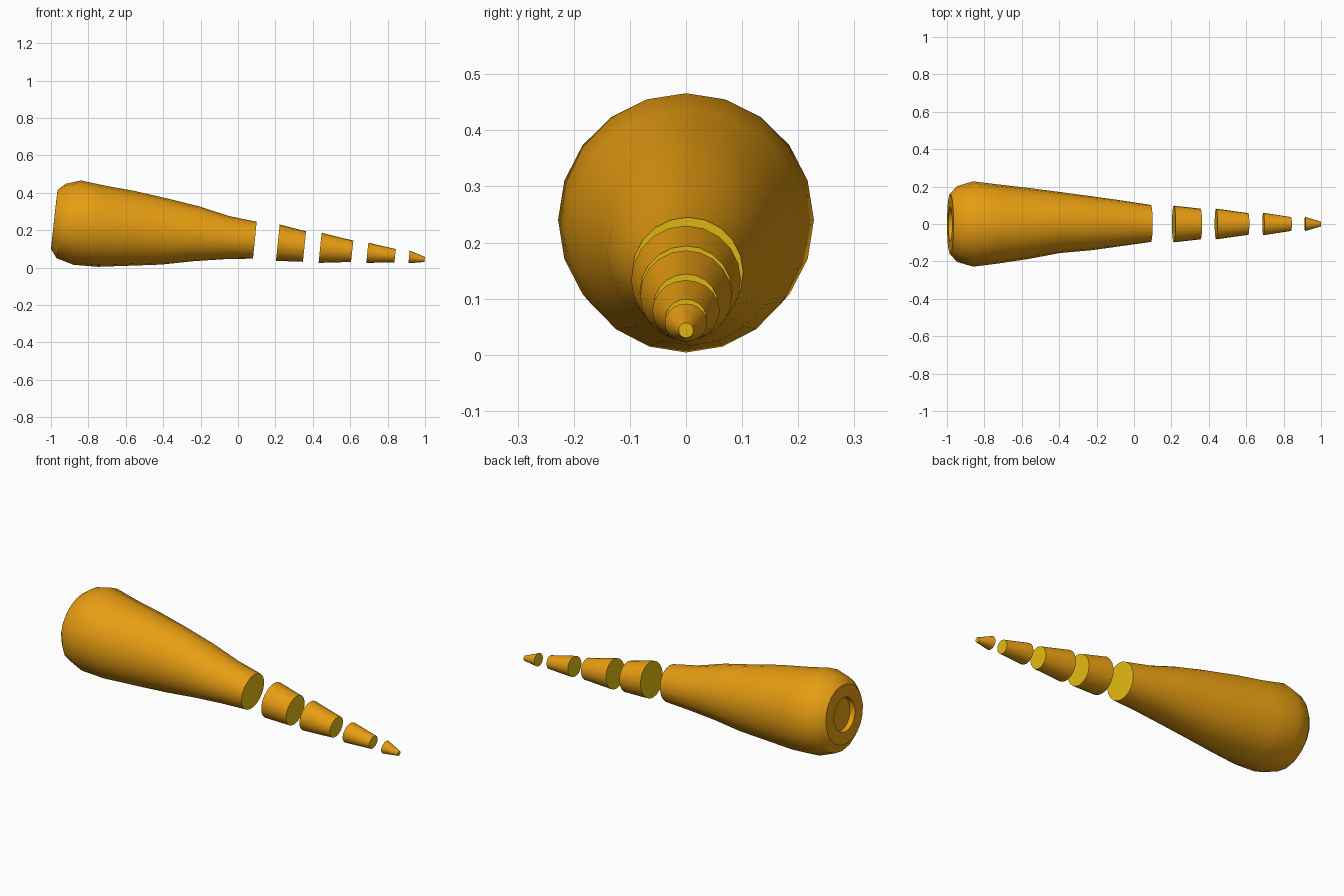
import bpy, bmesh, math
from mathutils import Vector

cube = bpy.data.objects.get("Cube")
if cube:
    bpy.data.objects.remove(cube, do_unlink=True)

SIDES = 20


def material(name, colour):
    mat = bpy.data.materials.new(name)
    mat.use_nodes = True
    mat.diffuse_color = colour
    mat.node_tree.nodes["Principled BSDF"].inputs["Base Color"].default_value = colour
    return mat


skin = material("orange skin", (0.80, 0.34, 0.006, 1))
flesh = material("yellow flesh", (0.79, 0.52, 0.006, 1))


def ring(bm, top, bottom, half_width, shift=0.0):
    """Tilted loop spanning a top and a bottom point (x, z)."""
    t = Vector((top[0], shift, top[1]))
    b = Vector((bottom[0], shift, bottom[1]))
    centre, up = (t + b) / 2, (t - b) / 2
    side = Vector((0, half_width, 0))
    angles = [math.tau * i / SIDES for i in range(SIDES)]
    return [bm.verts.new(centre + up * math.cos(a) + side * math.sin(a)) for a in angles]


def loft(name, sections, cut_start):
    """Skin the sections and close both ends; cut ends show the flesh."""
    bm = bmesh.new()
    loops = [ring(bm, *s) for s in sections]
    for a, b in zip(loops, loops[1:]):
        for i in range(SIDES):
            j = (i + 1) % SIDES
            bm.faces.new((a[i], a[j], b[j], b[i]))
    start, end = bm.faces.new(loops[0]), bm.faces.new(loops[-1])
    end.material_index = 1
    start.material_index = 1 if cut_start else 0
    bmesh.ops.recalc_face_normals(bm, faces=bm.faces[:])
    mesh = bpy.data.meshes.new(name)
    bm.to_mesh(mesh)
    bm.free()
    mesh.materials.append(skin)
    mesh.materials.append(flesh)
    obj = bpy.data.objects.new(name, mesh)
    bpy.context.collection.objects.link(obj)
    bpy.ops.object.select_all(action="DESELECT")
    obj.select_set(True)
    bpy.context.view_layer.objects.active = obj
    bpy.ops.object.shade_smooth_by_angle(angle=math.radians(35))
    return obj


# Main root: recessed crown socket, rounded shoulder, long taper
loft("carrot_body", [
    ((-0.945, 0.345), (-0.965, 0.165), 0.088),
    ((-0.973, 0.348), (-0.993, 0.165), 0.092),
    ((-0.965, 0.415), (-1.0, 0.10), 0.163),
    ((-0.92, 0.448), (-0.97, 0.05), 0.203),
    ((-0.84, 0.466), (-0.88, 0.015), 0.228),
    ((-0.71, 0.438), (-0.75, 0.004), 0.212),
    ((-0.55, 0.409), (-0.58, 0.01), 0.190, 0.003),
    ((-0.38, 0.370), (-0.41, 0.016), 0.163, 0.008),
    ((-0.21, 0.328), (-0.24, 0.034), 0.144, 0.004),
    ((-0.05, 0.276), (-0.07, 0.045), 0.121, 0.004),
    ((0.10, 0.245), (0.08, 0.048), 0.099, 0.003),
], cut_start=False)

# Cut pieces towards the tip: left section, right section
slices = [
    (((0.223, 0.230), (0.203, 0.036), 0.098), ((0.364, 0.194), (0.347, 0.031), 0.082)),
    (((0.447, 0.186), (0.431, 0.025), 0.082), ((0.617, 0.144), (0.604, 0.030), 0.058)),
    (((0.697, 0.133), (0.686, 0.025), 0.060), ((0.844, 0.099), (0.836, 0.028), 0.037)),
    (((0.918, 0.091), (0.911, 0.023), 0.038), ((1.0, 0.057), (0.997, 0.030), 0.013)),
]
for number, sections in enumerate(slices, 1):
    name = "carrot_tip" if number == len(slices) else f"carrot_slice_{number}"
    loft(name, sections, cut_start=True)
